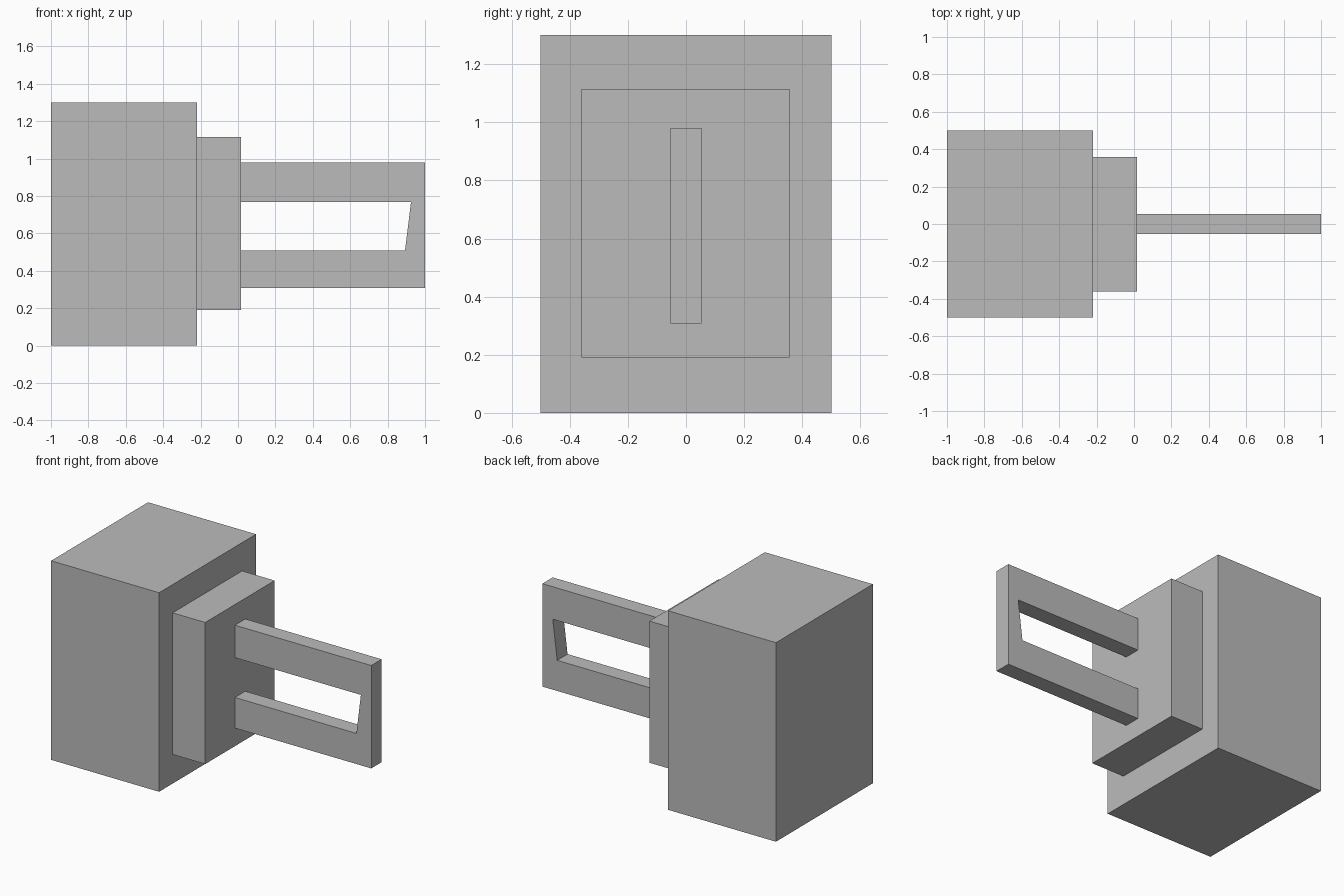
import bpy, bmesh

cube = bpy.data.objects.get("Cube")
if cube:
    bpy.data.objects.remove(cube, do_unlink=True)

GREY = (0.5, 0.5, 0.5, 1)
grey = bpy.data.materials.new("plain grey")
grey.use_nodes = True
grey.diffuse_color = GREY
grey.node_tree.nodes["Principled BSDF"].inputs["Base Color"].default_value = GREY


def extrude_profile(name, profile, y0, y1):
    """Solid made by pushing an x-z outline from y0 to y1."""
    bm = bmesh.new()
    face = bm.faces.new([bm.verts.new((x, y0, z)) for x, z in profile])
    side = bmesh.ops.extrude_face_region(bm, geom=[face])
    moved = [v for v in side["geom"] if isinstance(v, bmesh.types.BMVert)]
    bmesh.ops.translate(bm, verts=moved, vec=(0, y1 - y0, 0))
    bmesh.ops.recalc_face_normals(bm, faces=bm.faces)
    mesh = bpy.data.meshes.new(name)
    bm.to_mesh(mesh)
    bm.free()
    mesh.materials.append(grey)
    obj = bpy.data.objects.new(name, mesh)
    bpy.context.collection.objects.link(obj)
    return obj


def rect(x0, x1, z0, z1):
    return [(x0, z0), (x1, z0), (x1, z1), (x0, z1)]


# Large block and the smaller mounting plate on its side
extrude_profile("main_block", rect(-1, -0.22, 0, 1.3), -0.5, 0.5)
extrude_profile("mounting_plate", rect(-0.22, 0.015, 0.19, 1.115), -0.36, 0.357)

# Handle: two arms joined at the far end, with a slanted inner edge
handle_outline = [
    (0.015, 0.308), (1, 0.308), (1, 0.98), (0.015, 0.98),
    (0.015, 0.768), (0.925, 0.768), (0.893, 0.508), (0.015, 0.508),
]
extrude_profile("handle", handle_outline, -0.053, 0.054)
